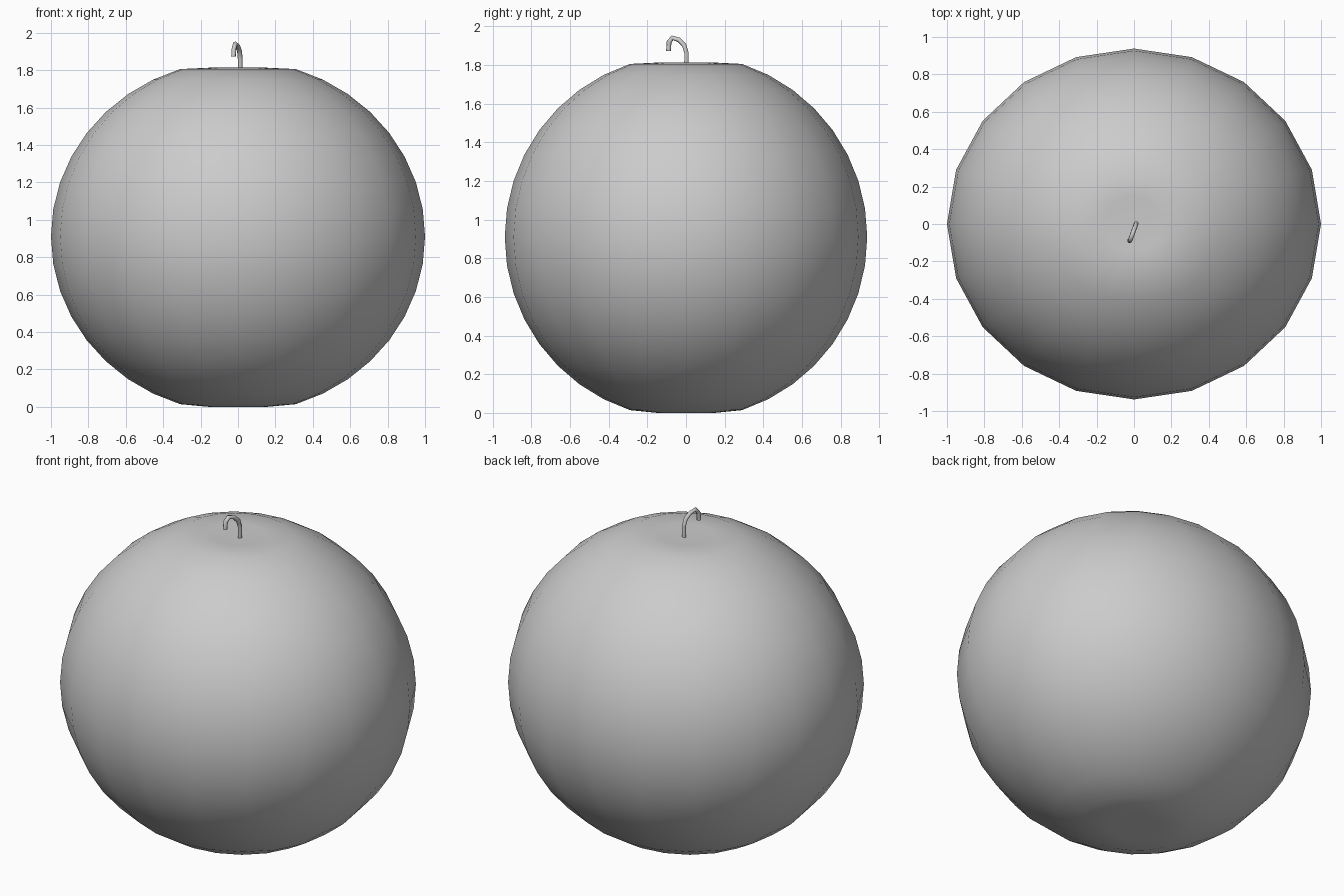
import bpy, bmesh, math

if "Cube" in bpy.data.objects:
    bpy.data.objects.remove(bpy.data.objects["Cube"])

# fruit body: sphere squashed in depth and height, dimpled at both poles
mesh = bpy.data.meshes.new("fruit_body")
bm = bmesh.new()
bmesh.ops.create_uvsphere(bm, u_segments=20, v_segments=20, radius=1)
for v in bm.verts:
    r = math.hypot(v.co.x, v.co.y)
    top = v.co.z > 0
    v.co.y *= 0.938
    v.co.z = 0.91 + 0.942 * v.co.z
    if r < 0.01:
        v.co.z = 1.795 if top else 0.015
    elif r < 0.2:
        v.co.z = 1.813 if top else 0.0
for f in bm.faces:
    f.smooth = True
bm.to_mesh(mesh)
bm.free()
bpy.context.collection.objects.link(bpy.data.objects.new("fruit_body", mesh))

# hooked stem
path = [(.012, .001, 1.77), (.012, .003, 1.86), (.008, -.009, 1.902),
        (-.002, -.036, 1.93), (-.014, -.07, 1.941), (-.021, -.088, 1.918),
        (-.024, -.09, 1.873)]
curve = bpy.data.curves.new("stem", "CURVE")
curve.dimensions = "3D"
curve.bevel_depth = 0.013
curve.bevel_resolution = 1
curve.use_fill_caps = True
spline = curve.splines.new("POLY")
spline.points.add(len(path) - 1)
for p, co in zip(spline.points, path):
    p.co = (*co, 1)
spline.use_smooth = True
stem = bpy.data.objects.new("stem", curve)
bpy.context.collection.objects.link(stem)
